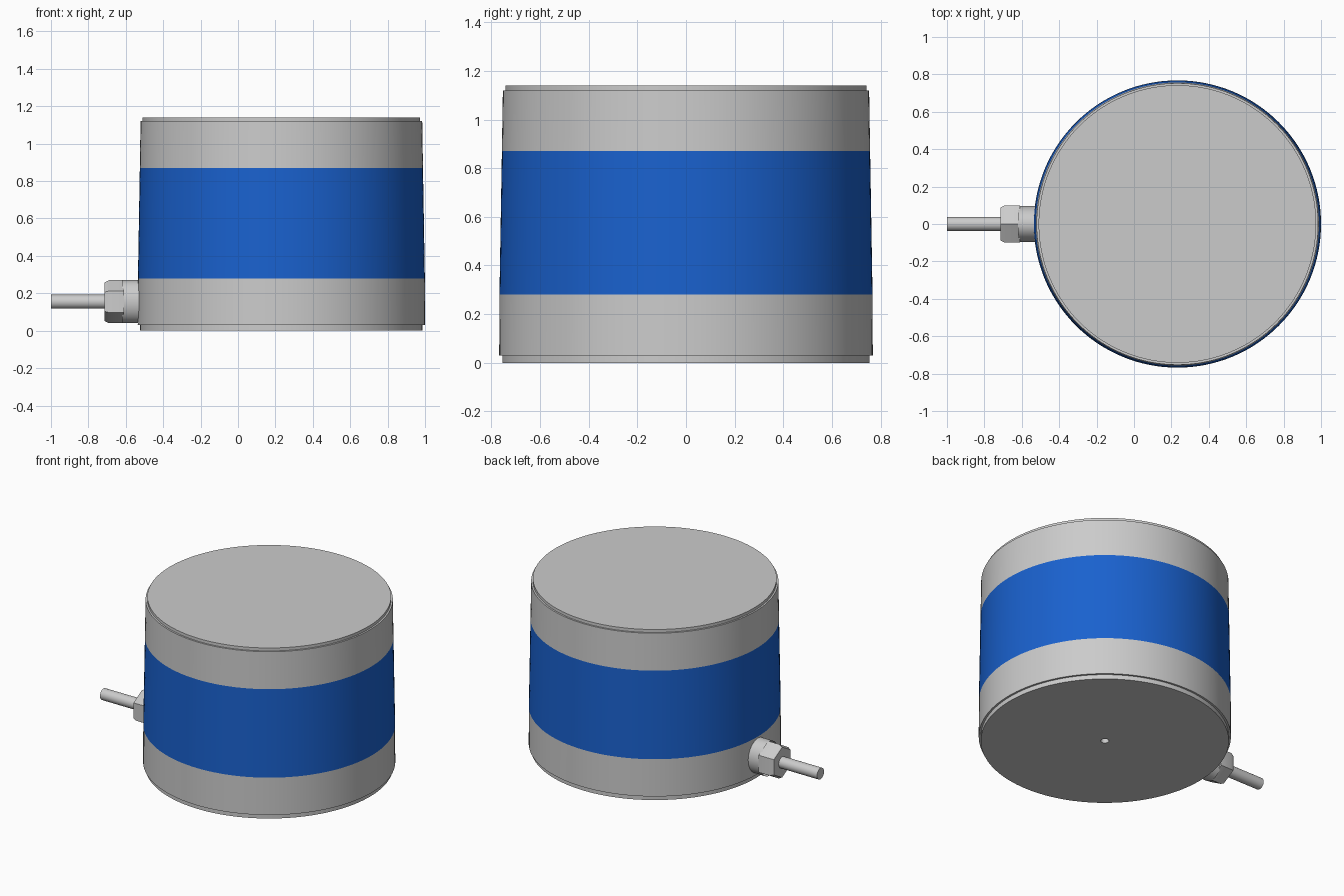
import bpy, bmesh, math
from mathutils import Matrix

if "Cube" in bpy.data.objects:
    bpy.data.objects.remove(bpy.data.objects["Cube"])

CX = 0.232          # axis of the round housing
CABLE_Z = 0.155     # axis of the cable outlet


def lathe(name, profile, segments, matrix, color=None, angle=30):
    """Revolve (radius, height) points about local z; radius 0 makes a pole."""
    bm = bmesh.new()
    rings = []
    for r, h in profile:
        n = 1 if r == 0 else segments
        rings.append([bm.verts.new((r * math.cos(2 * math.pi * i / segments),
                                    r * math.sin(2 * math.pi * i / segments), h))
                      for i in range(n)])
    for a, b in zip(rings, rings[1:]):
        for i in range(segments):
            j = (i + 1) % segments
            quad = [a[i % len(a)], a[j % len(a)], b[j % len(b)], b[i % len(b)]]
            bm.faces.new(list(dict.fromkeys(quad)))
    bm.transform(matrix)
    bm.normal_update()
    mesh = bpy.data.meshes.new(name)
    bm.to_mesh(mesh)
    bm.free()
    obj = bpy.data.objects.new(name, mesh)
    bpy.context.collection.objects.link(obj)
    if color:
        mat = bpy.data.materials.new(name + "_paint")
        mat.diffuse_color = color
        mat.use_nodes = True
        mat.node_tree.nodes["Principled BSDF"].inputs["Base Color"].default_value = mat.diffuse_color
        mesh.materials.append(mat)
    bpy.ops.object.select_all(action='DESELECT')
    obj.select_set(True)
    bpy.context.view_layer.objects.active = obj
    bpy.ops.object.shade_smooth_by_angle(angle=math.radians(angle))
    return obj


upright = Matrix.Translation((CX, 0, 0))

# Housing: stepped base with a small centre hole, coloured band, stepped lid
lathe("lower_housing", [(0, 0.03), (0.025, 0.03), (0.025, 0), (0.755, 0),
                        (0.755, 0.03), (0.768, 0.03), (0.767, 0.28)], 128, upright)
lathe("colour_band", [(0.767, 0.28), (0.757, 0.87)], 128, upright,
      (0.01, 0.12, 0.62, 1))
lathe("upper_housing", [(0.757, 0.87), (0.753, 1.12), (0.742, 1.12),
                        (0.742, 1.14), (0, 1.14)], 128, upright)

# Cable outlet: local z points along -x, local x points up
outward = Matrix(((0, 0, -1, 0), (0, -1, 0, 0), (-1, 0, 0, CABLE_Z), (0, 0, 0, 1)))
lathe("gland_collar", [(0.115, 0.45), (0.115, 0.62)], 48,
      outward @ Matrix.Diagonal((1, 0.83, 1, 1)))
lathe("gland_nut", [(0, 0.61), (0.115, 0.61), (0.115, 0.69),
                    (0.102, 0.715), (0, 0.715)], 6, outward)
lathe("cable", [(0.0375, 0.70), (0.0375, 1.0), (0, 1.0)], 32, outward)
